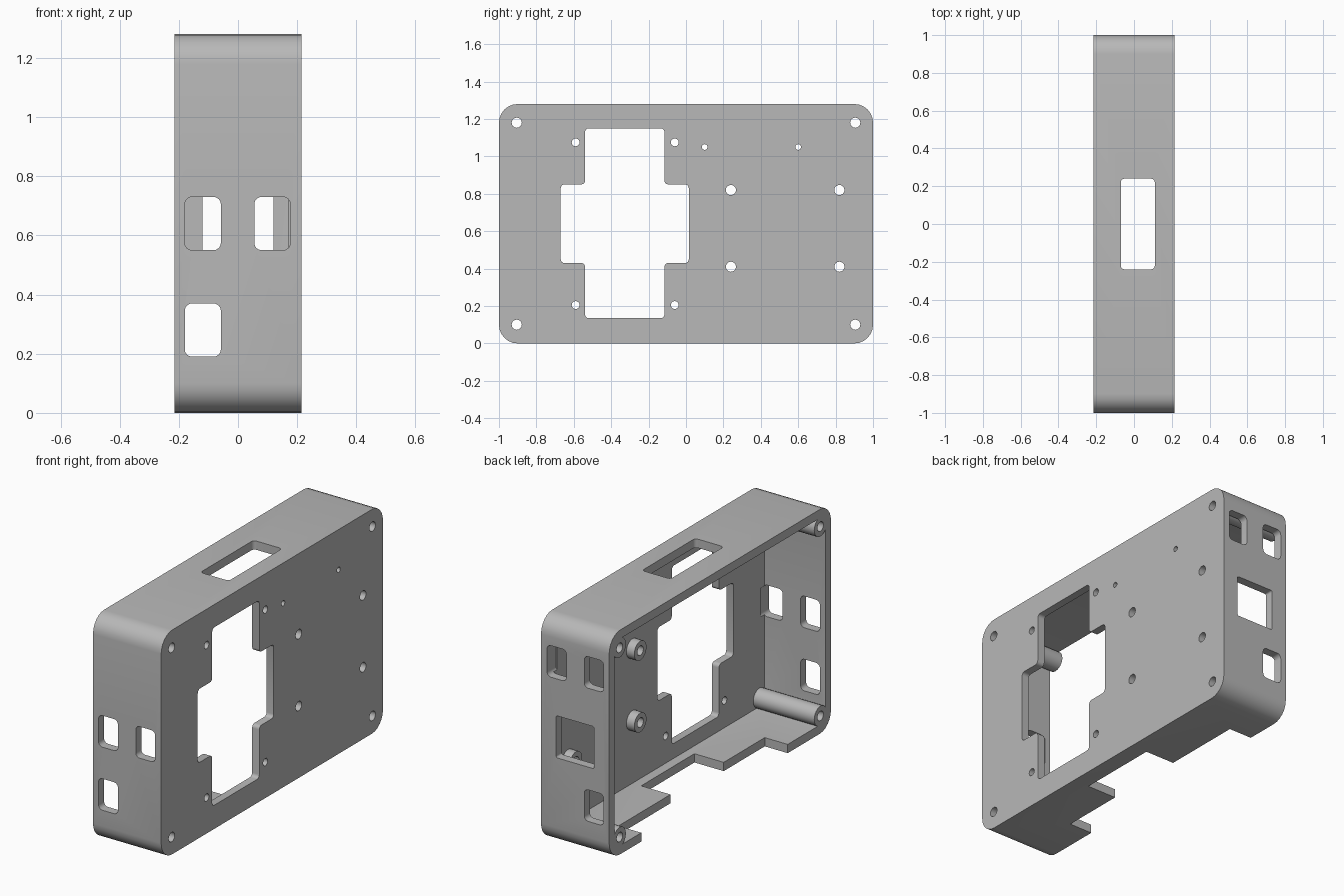
import bpy, bmesh, math
from mathutils import Vector

cube = bpy.data.objects.get("Cube")
if cube:
    bpy.data.objects.remove(cube, do_unlink=True)

HX, HY, TOP, WALL = 0.215, 1.0, 1.28, 0.05
PLATE = HX - 0.045          # inner face of the side plate

grey = bpy.data.materials.new("plain grey")
grey.use_nodes = True
grey.diffuse_color = (0.48, 0.48, 0.48, 1)
grey.node_tree.nodes["Principled BSDF"].inputs["Base Color"].default_value = grey.diffuse_color


def activate(ob):
    bpy.ops.object.select_all(action='DESELECT')
    ob.select_set(True)
    bpy.context.view_layer.objects.active = ob


def rounded(points, r, steps=6):
    """Replace each right-angled corner with an arc."""
    pts = [Vector(p) for p in points]
    out = []
    for i, p in enumerate(pts):
        a = (pts[i - 1] - p).normalized()
        b = (pts[(i + 1) % len(pts)] - p).normalized()
        for k in range(steps + 1):
            t = math.pi / 2 * k / steps
            out.append(p + (a + b) * r - (b * math.cos(t) + a * math.sin(t)) * r)
    return out


def rect(u0, u1, v0, v1, r):
    return rounded([(u0, v0), (u1, v0), (u1, v1), (u0, v1)], r)


def circle(u, v, r, n=24):
    return [(u + r * math.cos(math.tau * k / n), v + r * math.sin(math.tau * k / n))
            for k in range(n)]


def prism(name, outline, axis, lo, hi, caps=True):
    """Extrude a flat outline along axis 0, 1 or 2."""
    bm = bmesh.new()
    rings = []
    for level in (lo, hi):
        ring = []
        for p in outline:
            co = list(p)
            co.insert(axis, level)
            ring.append(bm.verts.new(co))
        rings.append(ring)
    n = len(outline)
    for i in range(n):
        j = (i + 1) % n
        bm.faces.new((rings[0][i], rings[0][j], rings[1][j], rings[1][i]))
    if caps:
        bm.faces.new(rings[0])
        bm.faces.new(rings[1])
        bmesh.ops.recalc_face_normals(bm, faces=bm.faces)
    me = bpy.data.meshes.new(name)
    bm.to_mesh(me)
    bm.free()
    me.materials.append(grey)
    ob = bpy.data.objects.new(name, me)
    bpy.context.collection.objects.link(ob)
    return ob


def cut(target, outline, axis, lo, hi):
    tool = prism("cutter", outline, axis, lo, hi)
    tool.hide_render = True
    mod = target.modifiers.new("cut", 'BOOLEAN')
    mod.operation, mod.solver, mod.object = 'DIFFERENCE', 'EXACT', tool
    activate(target)
    bpy.ops.object.modifier_apply(modifier=mod.name)
    bpy.data.objects.remove(tool, do_unlink=True)


def tube(name, y, z, r, bore, lo, hi):
    ob = prism(name, circle(y, z, r), 0, lo, hi, caps=False)
    mod = ob.modifiers.new("wall", 'SOLIDIFY')
    mod.thickness, mod.offset = r - bore, -1
    activate(ob)
    bpy.ops.object.modifier_apply(modifier=mod.name)
    bpy.ops.object.shade_smooth_by_angle()


# Open rounded box
shell = prism("case_shell", rect(-HY, HY, 0, TOP, 0.1), 0, -HX, HX)
cut(shell, rect(-HY + WALL, HY - WALL, WALL, TOP - WALL, 0.05), 0, -HX - 0.1, PLATE)

# Cross-shaped opening in the side plate
y0, y1, y2, y3 = -0.67, -0.54, -0.115, 0.015
z0, z1, z2, z3 = 0.135, 0.43, 0.85, 1.15
cross = [(y1, z0), (y2, z0), (y2, z1), (y3, z1), (y3, z2), (y2, z2),
         (y2, z3), (y1, z3), (y1, z2), (y0, z2), (y0, z1), (y1, z1)]
cut(shell, rounded(cross, 0.02, 4), 0, PLATE - 0.05, HX + 0.1)

# Screw holes in the side plate
corner = [(y, z) for y in (-0.905, 0.905) for z in (0.1, 1.18)]
board = [(y, z) for y in (0.24, 0.82) for z in (0.41, 0.82)]
fan = [(y, z) for y in (-0.59, -0.06) for z in (0.205, 1.075)]
small = [(0.1, 1.05), (0.6, 1.05)]
for spots, r in ((corner, 0.027), (board, 0.027), (fan, 0.021), (small, 0.015)):
    for y, z in spots:
        cut(shell, circle(y, z, r), 0, PLATE - 0.05, HX + 0.1)

# Windows in the front and back walls
near, far = (-0.18, -0.058), (0.055, 0.177)
windows = [(-1, near, 0.55, 0.73), (-1, far, 0.55, 0.73), (-1, near, 0.19, 0.37),
           (1, near, 0.95, 1.13), (1, far, 0.95, 1.13), (1, near, 0.19, 0.37),
           (1, (-0.12, 0.12), 0.5, 0.74)]
for side, (xa, xb), za, zb in windows:
    radius = 0.01 if xb - xa > 0.2 else 0.025
    lo, hi = sorted((side * 0.92, side * 1.1))
    cut(shell, rect(xa, xb, za, zb, radius), 1, lo, hi)

# Top window and stepped notch in the floor
cut(shell, rect(-0.07, 0.11, -0.24, 0.24, 0.02), 2, TOP - 0.1, TOP + 0.1)
notch = [(-0.3, 0.71), (-0.07, 0.71), (-0.07, 0.24), (0.115, 0.24),
         (0.115, -0.24), (-0.07, -0.24), (-0.07, -0.61), (-0.3, -0.61)]
cut(shell, notch, 2, -0.1, 0.08)
activate(shell)
bpy.ops.object.shade_smooth_by_angle()

# Full-depth corner posts and short board standoffs
for y, z in corner:
    tube("corner_post", y, z, 0.056, 0.027, -HX, PLATE + 0.002)
for y, z in board:
    tube("board_standoff", y, z, 0.055, 0.027, PLATE - 0.05, PLATE + 0.002)
